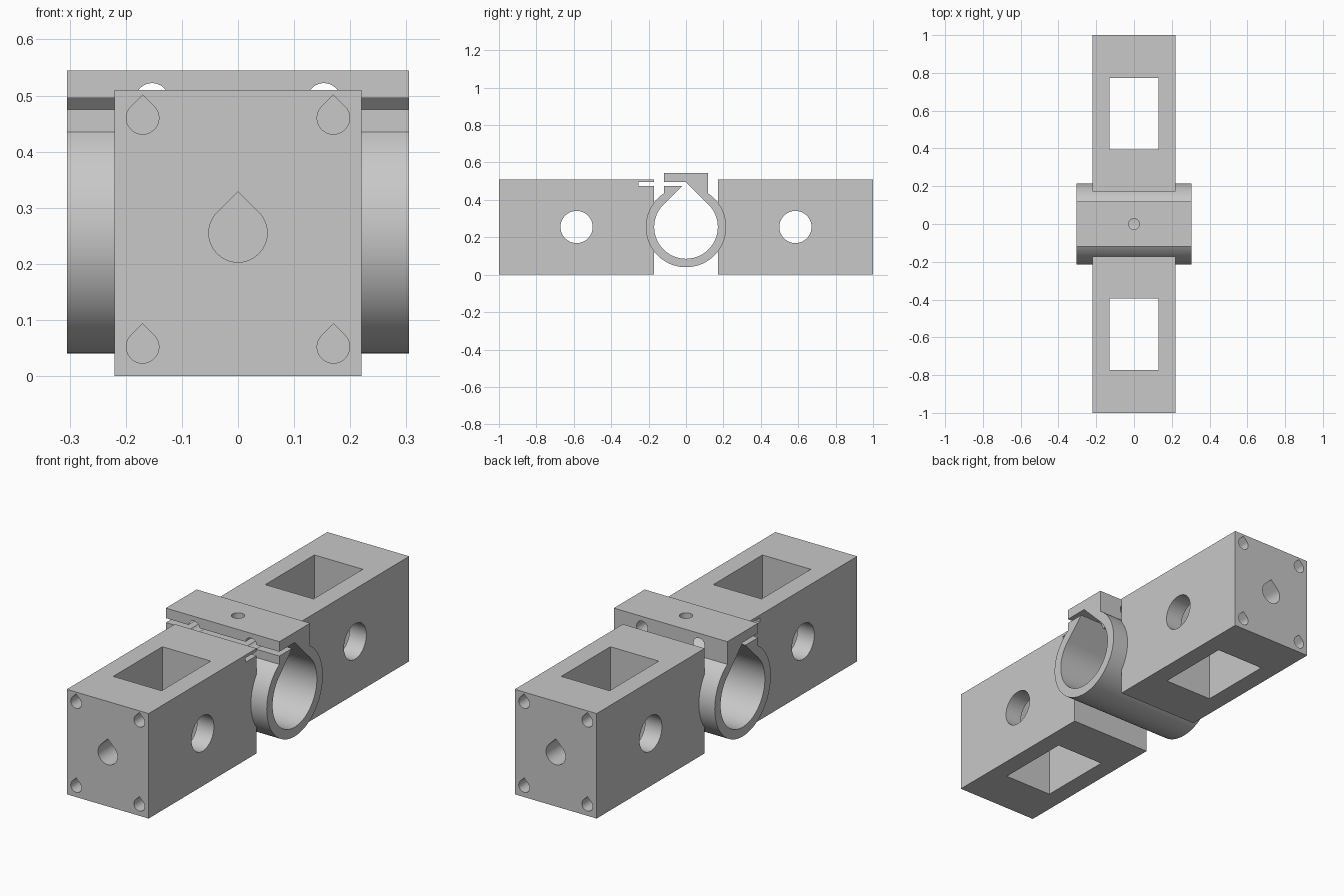
import bpy, bmesh, math

cube = bpy.data.objects.get("Cube")
if cube:
    bpy.data.objects.remove(cube, do_unlink=True)

grey = bpy.data.materials.new("light grey")
grey.use_nodes = True
grey.diffuse_color = (0.58, 0.58, 0.58, 1)
grey.node_tree.nodes["Principled BSDF"].inputs["Base Color"].default_value = grey.diffuse_color

MID = 0.255          # height of the bore axis
BORE, OUTER = 0.17, 0.215
HALF_W, RING_W = 0.22, 0.305
PLATE = 0.118        # half depth of the top plate


def prism(name, pts, axis, a, b):
    """Extrude a 2D outline along an axis from a to b."""
    place = {"x": lambda u, v, t: (t, u, v),
             "y": lambda u, v, t: (u, t, v),
             "z": lambda u, v, t: (u, v, t)}[axis]
    bm = bmesh.new()
    low = [bm.verts.new(place(u, v, a)) for u, v in pts]
    high = [bm.verts.new(place(u, v, b)) for u, v in pts]
    bm.faces.new(low)
    bm.faces.new(high)
    n = len(pts)
    for i in range(n):
        j = (i + 1) % n
        bm.faces.new((low[i], low[j], high[j], high[i]))
    bmesh.ops.recalc_face_normals(bm, faces=bm.faces)
    mesh = bpy.data.meshes.new(name)
    bm.to_mesh(mesh)
    bm.free()
    mesh.materials.append(grey)
    obj = bpy.data.objects.new(name, mesh)
    bpy.context.collection.objects.link(obj)
    return obj


def arc(u, v, r, start, end, n=64):
    angles = [math.radians(start + (end - start) * i / n) for i in range(n + 1)]
    return [(u + r * math.cos(a), v + r * math.sin(a)) for a in angles]


def circle(u, v, r):
    return arc(u, v, r, 0, 360)[:-1]


def teardrop(u, v, r):
    return arc(u, v, r, 135, 405) + [(u, v + r * math.sqrt(2))]


def rect(u0, u1, v0, v1):
    return [(u0, v0), (u1, v0), (u1, v1), (u0, v1)]


def carve(obj, cutters):
    """Subtract every cutter, then shade smooth with sharp edges."""
    bpy.ops.object.select_all(action="DESELECT")
    bpy.context.view_layer.objects.active = obj
    obj.select_set(True)
    for cutter in cutters:
        cutter.hide_render = True
        mod = obj.modifiers.new("cut", "BOOLEAN")
        mod.operation = "DIFFERENCE"
        mod.solver = "EXACT"
        mod.object = cutter
        bpy.ops.object.modifier_apply(modifier=mod.name)
        bpy.data.objects.remove(cutter, do_unlink=True)
    bpy.ops.object.shade_smooth_by_angle(angle=math.radians(30))


def slot_cutter():
    return prism("slot_cutter", rect(-0.255, 0, 0.475, 0.496), "x", -0.4, 0.4)


# End blocks with window, side hole and teardrop screw holes
for name, side in (("front_block", -1), ("rear_block", 1)):
    block = prism(name, rect(-HALF_W, HALF_W, 0, 0.51), "y", side * 0.171, side)
    y0, y1 = sorted((side * 0.395, side * 0.772))
    cutters = [
        prism("window_cutter", rect(-0.13, 0.13, y0, y1), "z", -0.1, 0.7),
        prism("side_hole_cutter", circle(side * 0.585, MID, 0.086), "x", -0.4, 0.4),
        prism("end_hole_cutter", teardrop(0, MID, 0.052), "y", side * 0.6, side * 1.1),
    ]
    for x in (-0.17, 0.17):
        for z in (0.052, 0.46):
            cutters.append(prism("screw_hole_cutter", teardrop(x, z, 0.029),
                                 "y", side * 0.8, side * 1.1))
    if side < 0:
        cutters.append(slot_cutter())
    carve(block, cutters)

# Clamp: ring with a flat top plate, teardrop bore and split on the front side
shoulder = math.degrees(math.acos(PLATE / OUTER))
outline = arc(0, MID, OUTER, 180 - shoulder, 360 + shoulder, 96)
outline += [(PLATE, 0.545), (-PLATE, 0.545)]
clamp = prism("clamp_ring", outline, "x", -RING_W, RING_W)
cutters = [prism("bore_cutter", teardrop(0, MID, BORE), "x", -0.4, 0.4),
           slot_cutter(),
           prism("plate_hole_cutter", circle(0, 0, 0.029), "z", 0.4, 0.7)]
for x in (-0.153, 0.153):
    cutters.append(prism("bolt_hole_cutter", circle(x, 0.492, 0.03), "y", -0.3, 0.3))
carve(clamp, cutters)
